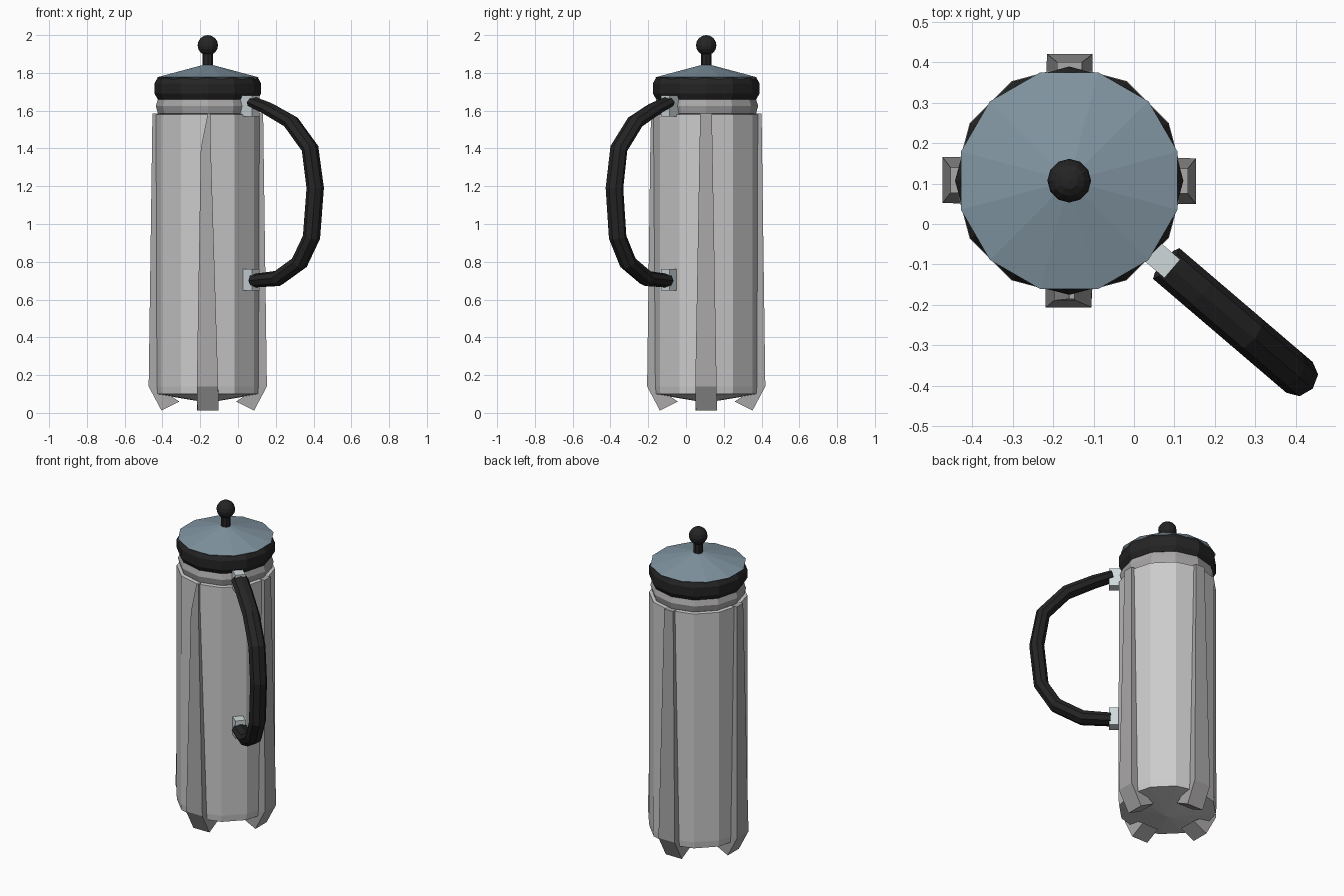
import bpy, bmesh, math
from mathutils import Vector

if "Cube" in bpy.data.objects:
    bpy.data.objects.remove(bpy.data.objects["Cube"])

AXIS = Vector((-0.16, 0.107, 0))


def material(name, rgb):
    m = bpy.data.materials.new(name)
    m.diffuse_color = (*rgb, 1)
    m.use_nodes = True
    m.node_tree.nodes["Principled BSDF"].inputs["Base Color"].default_value = m.diffuse_color
    return m


STEEL = material("light_steel", (0.72, 0.75, 0.73))
GREY = material("grey_metal", (0.40, 0.39, 0.39))
BLACK = material("black_plastic", (0.018, 0.018, 0.018))
BLUE = material("blue_grey", (0.22, 0.30, 0.36))
CLIP = material("clip_steel", (0.62, 0.69, 0.71))


def polar(r, angle, z, t=0.0):
    """Point at radius r from the pot axis, shifted t sideways."""
    c, s = math.cos(angle), math.sin(angle)
    return AXIS + Vector((r * c - t * s, r * s + t * c, z))


def loft(name, rings, mat):
    """Skin a list of equal-length rings, capping both ends."""
    bm = bmesh.new()
    vr = [[bm.verts.new(p) for p in ring] for ring in rings]
    n = len(vr[0])
    for a, b in zip(vr, vr[1:]):
        for i in range(n):
            j = (i + 1) % n
            bm.faces.new((a[i], a[j], b[j], b[i]))
    bm.faces.new(vr[0])
    bm.faces.new(vr[-1])
    bmesh.ops.remove_doubles(bm, verts=bm.verts, dist=1e-4)
    bmesh.ops.recalc_face_normals(bm, faces=bm.faces)
    me = bpy.data.meshes.new(name)
    bm.to_mesh(me)
    bm.free()
    me.materials.append(mat)
    ob = bpy.data.objects.new(name, me)
    bpy.context.collection.objects.link(ob)
    return ob


def lathe(name, profile, mat, sides=12, turn=0.0):
    rings = [[polar(r, turn + 2 * math.pi * i / sides, z) for i in range(sides)]
             for r, z in profile]
    return loft(name, rings, mat)


# Pot body, with a shallow dished base
lathe("body", [(0.004, 0.055), (0.28, 0.10), (0.284, 0.14), (0.282, 1.58), (0.25, 1.585)], STEEL)
lathe("neck_ring", [(0.25, 1.575), (0.264, 1.585), (0.275, 1.625), (0.262, 1.665)], GREY)

# Lid: black rim, shallow cone, stem and knob
lathe("lid_rim", [(0.25, 1.66), (0.265, 1.66), (0.282, 1.69), (0.282, 1.745),
                  (0.265, 1.775), (0.24, 1.78)], BLACK)
lathe("lid", [(0.26, 1.765), (0.277, 1.777), (0.026, 1.842)], BLUE, turn=math.radians(15))
lathe("knob_stem", [(0.027, 1.82), (0.027, 1.92)], BLACK, sides=8)
lathe("knob", [(max(0.0005, 0.054 * math.sin(math.pi * k / 8)),
                1.946 - 0.054 * math.cos(math.pi * k / 8)) for k in range(9)], BLACK)

# Four tapering ribs that bend inward into feet; the front one has a pointed top
FOOT = [((0.313, 0.14), (0.24, 0.12), -0.058, 0.055),
        ((0.245, 0.012), (0.15, 0.06), -0.055, 0.057)]
BLUNT = [((0.293, 1.585), (0.25, 1.585), -0.032, 0.030)]
POINTED = [((0.292, 1.585), (0.25, 1.585), 0.0, 0.013),
           ((0.296, 1.40), (0.25, 1.40), -0.037, 0.016)]
for name, deg, top in (("front", -90, POINTED), ("right", 0, BLUNT),
                       ("back", 90, BLUNT), ("left", 180, BLUNT)):
    a = math.radians(deg)
    rings = [[polar(o[0], a, o[1], lo), polar(o[0], a, o[1], hi),
              polar(i[0], a, i[1], hi), polar(i[0], a, i[1], lo)]
             for o, i, lo, hi in top + FOOT]
    loft(name + "_rib_foot", rings, GREY)

# Handle brackets
H = math.radians(-40.5)
for name, z in (("upper_bracket", 1.625), ("lower_bracket", 0.705)):
    rings = [[polar(r, H, z + dz, t) for dz, t in
              ((-0.056, -0.03), (-0.056, 0.03), (0.056, 0.03), (0.056, -0.03))]
             for r in (0.25, 0.335)]
    loft(name, rings, CLIP)

# Handle: an eight-sided section swept along a bent path (radius, z, thickness)
PATH = [(0.315, 1.645, 0.030), (0.42, 1.61, 0.036), (0.579, 1.54, 0.040),
        (0.712, 1.40, 0.042), (0.748, 1.19, 0.043), (0.722, 0.93, 0.043),
        (0.638, 0.795, 0.043), (0.487, 0.712, 0.042), (0.325, 0.70, 0.036)]
rings = []
for k, (d, z, h) in enumerate(PATH):
    p, q = PATH[max(k - 1, 0)], PATH[min(k + 1, len(PATH) - 1)]
    tan = Vector((q[0] - p[0], q[1] - p[1])).normalized()
    ring = []
    for i in range(8):
        u = math.pi * i / 4
        s = h * math.cos(u)
        ring.append(polar(d - tan.y * s, H, z + tan.x * s, 0.05 * math.sin(u)))
    rings.append(ring)
loft("handle", rings, BLACK)
